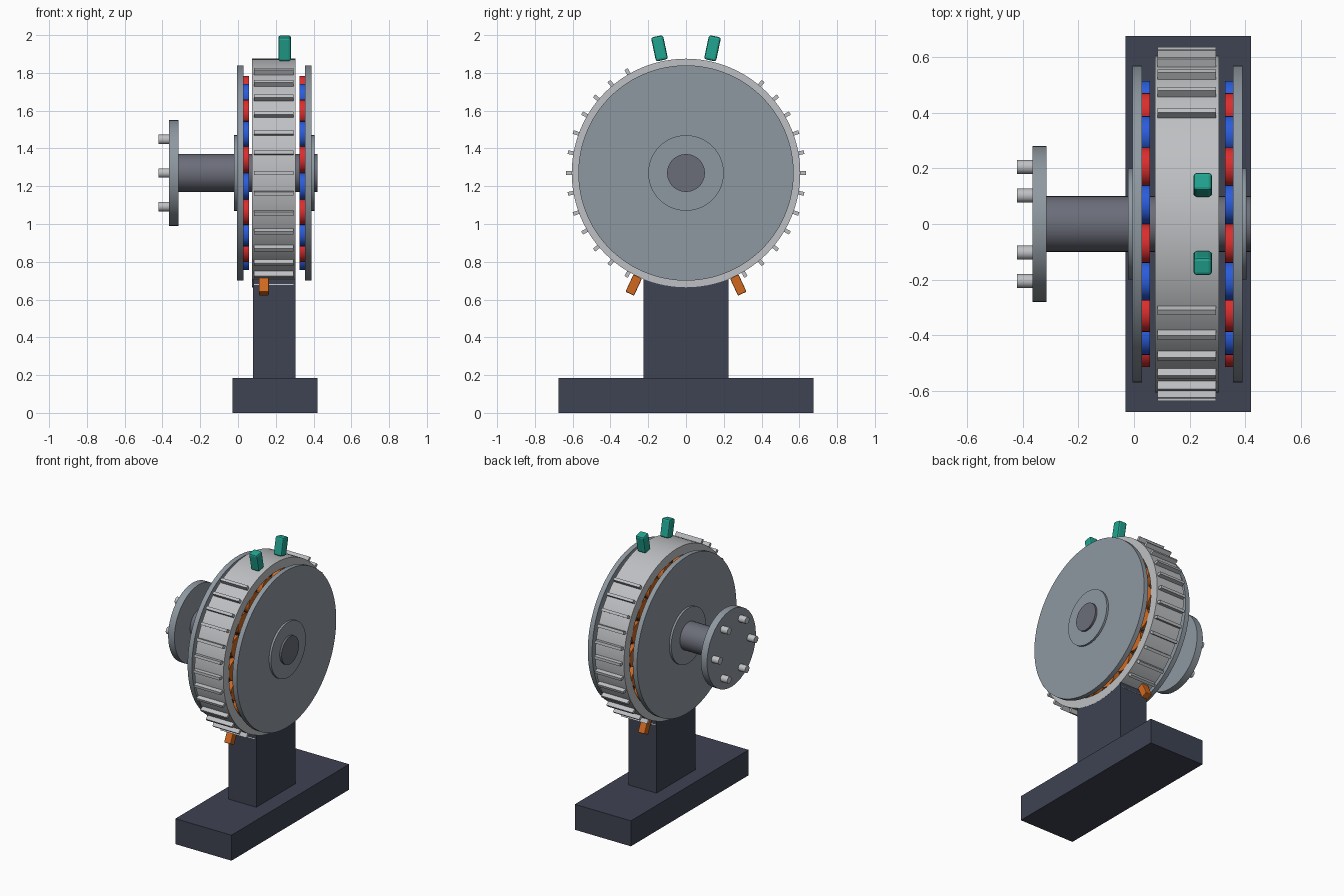
import bpy
import bmesh
from math import radians, cos, sin, pi
from mathutils import Matrix, Vector

cube = bpy.data.objects.get("Cube")
if cube:
    bpy.data.objects.remove(cube)

AXIS_Z = 1.27    # height of the shaft axis
MID_X = 0.19     # middle of the stator


def material(name, r, g, b):
    """Flat material from 0-255 display values."""
    lin = [(c / 255 / 12.92) if c < 11 else ((c / 255 + 0.055) / 1.055) ** 2.4 for c in (r, g, b)]
    m = bpy.data.materials.new(name)
    m.use_nodes = True
    m.diffuse_color = (*lin, 1)
    m.node_tree.nodes["Principled BSDF"].inputs["Base Color"].default_value = (*lin, 1)
    return m


ALUMINIUM = material("light aluminium", 190, 192, 195)
STEEL = material("rotor steel", 143, 153, 161)
SHAFT = material("dark shaft steel", 107, 109, 121)
STAND = material("slate stand", 62, 67, 82)
COPPER = material("copper orange", 208, 104, 32)
TEAL = material("teal", 34, 165, 145)
RED = material("magnet red", 218, 46, 46)
BLUE = material("magnet blue", 42, 92, 218)
CORE = material("dark core", 52, 54, 60)


def finish(name, bm, mat, smooth=False):
    bmesh.ops.recalc_face_normals(bm, faces=bm.faces)
    mesh = bpy.data.meshes.new(name)
    bm.to_mesh(mesh)
    bm.free()
    mesh.materials.append(mat)
    obj = bpy.data.objects.new(name, mesh)
    bpy.context.collection.objects.link(obj)
    if smooth:
        bpy.ops.object.select_all(action="DESELECT")
        obj.select_set(True)
        bpy.context.view_layer.objects.active = obj
        bpy.ops.object.shade_smooth_by_angle(angle=radians(35))
    return obj


def on_axis(radius, angle):
    """Point at a radius and angle around the shaft axis."""
    return Vector((0, radius * cos(angle), AXIS_Z + radius * sin(angle)))


def cylinder(name, x0, x1, radius, mat, ring=0, angle=0, sides=96):
    """Cylinder along x, optionally placed on a pitch circle."""
    bm = bmesh.new()
    place = Matrix.Translation(on_axis(ring, angle) + Vector(((x0 + x1) / 2, 0, 0)))
    bmesh.ops.create_cone(bm, cap_ends=True, segments=sides, radius1=radius, radius2=radius,
                          depth=x1 - x0, matrix=place @ Matrix.Rotation(pi / 2, 4, "Y"))
    return finish(name, bm, mat, True)


def tube(name, x0, x1, inner, outer, mat):
    """Ring around the shaft axis, spun from a rectangular profile."""
    bm = bmesh.new()
    corners = [(x0, inner), (x1, inner), (x1, outer), (x0, outer)]
    verts = [bm.verts.new((x, r, AXIS_Z)) for x, r in corners]
    edges = [bm.edges.new((verts[i], verts[i - 1])) for i in range(4)]
    bmesh.ops.spin(bm, geom=verts + edges, cent=(0, 0, AXIS_Z), axis=(1, 0, 0),
                   angle=2 * pi, steps=96, use_merge=True)
    bmesh.ops.remove_doubles(bm, verts=bm.verts, dist=0.0001)
    return finish(name, bm, mat, True)


def box(name, centre, size, mat, angle=0, bevel=0):
    bm = bmesh.new()
    bmesh.ops.create_cube(bm, size=1)
    bmesh.ops.scale(bm, vec=size, verts=bm.verts)
    if bevel:
        bmesh.ops.bevel(bm, geom=bm.edges[:], offset=bevel, segments=2, profile=0.5, affect="EDGES")
    bmesh.ops.transform(bm, verts=bm.verts,
                        matrix=Matrix.Translation(centre) @ Matrix.Rotation(angle, 4, "X"))
    return finish(name, bm, mat)


def radial_box(name, x, radius, angle, size, mat, bevel=0):
    """Box standing on the housing; size is along x, outward, around."""
    return box(name, on_axis(radius, angle) + Vector((x, 0, 0)), size, mat, angle, bevel)


# Stand
box("base", (MID_X + 0.005, 0, 0.0925), (0.45, 1.35, 0.185), STAND)
box("post", (MID_X + 0.002, 0, 0.445), (0.225, 0.45, 0.53), STAND)

# Stator housing with cooling fins, left clear around the terminals on top
tube("stator_housing", 0.075, 0.305, 0.54, 0.605, ALUMINIUM)
for step in range(36):
    if not 60 <= step * 10 < 120 or step == 12:
        radial_box("cooling_fin", MID_X, 0.6175, radians(step * 10), (0.21, 0.035, 0.02), ALUMINIUM)
radial_box("cooling_fin", MID_X, 0.6175, radians(120), (0.21, 0.035, 0.02), ALUMINIUM) \
    if "cooling_fin" not in bpy.data.objects else None

# Coils on a dark core inside the housing
tube("stator_core", 0.12, 0.26, 0.2, 0.54, CORE)
for i in range(18):
    cylinder("coil", 0.08, 0.30, 0.075, COPPER, 0.46, radians(20 * i), 24)

# Rotor discs, hubs and alternating magnets on both sides
for side in (-1, 1):
    def span(a, b):
        return sorted((MID_X + 0.002 + side * a, MID_X + 0.002 + side * b))
    cylinder("rotor_disc", *span(0.163, 0.198), 0.57, STEEL)
    cylinder("rotor_hub", *span(0.195, 0.213), 0.2, STEEL)
    for i in range(20):
        cylinder("magnet", *span(0.134, 0.164), 0.07, RED if i % 2 else BLUE,
                 0.45, radians(9 + 18 * i), 24)

# Shaft, output flange and bolts
cylinder("shaft", -0.33, 0.42, 0.1, SHAFT, sides=48)
cylinder("output_flange", -0.365, -0.315, 0.28, STEEL, sides=64)
for i in range(6):
    cylinder("flange_bolt", -0.42, -0.36, 0.025, ALUMINIUM, 0.205, radians(60 * i), 16)

# Coolant ports on top, power terminals underneath
for degrees in (78, 102):
    radial_box("coolant_port", 0.247, 0.675, radians(degrees), (0.067, 0.13, 0.065), TEAL, 0.012)
for degrees in (-65, -115):
    radial_box("power_terminal", 0.137, 0.655, radians(degrees), (0.053, 0.1, 0.05), COPPER, 0.005)
